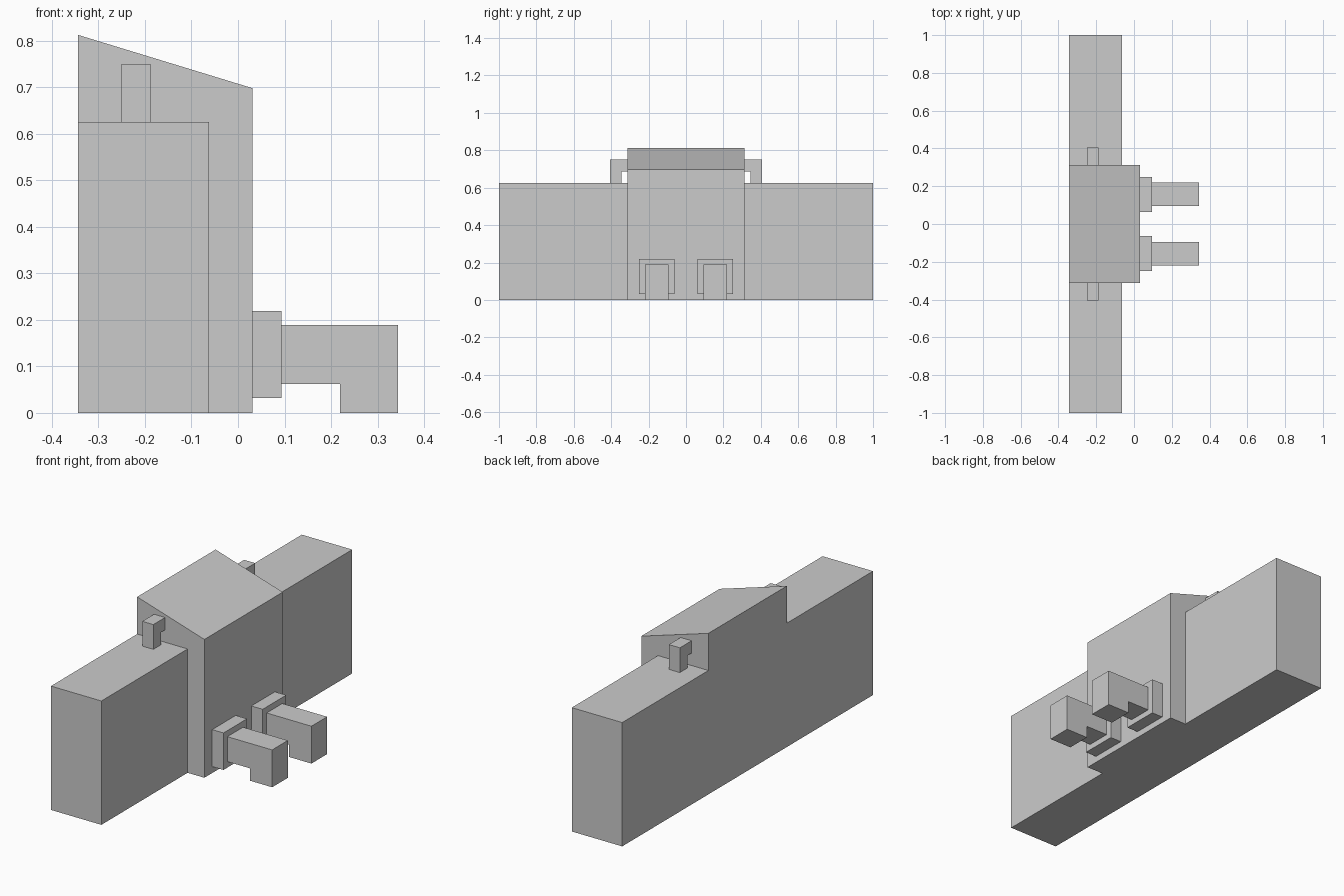
import bpy, bmesh

if "Cube" in bpy.data.objects:
    bpy.data.objects.remove(bpy.data.objects["Cube"])


def prism(name, profile, axis, start, end, mirror=False):
    """Extrude a closed profile along x (profile is y,z) or y (profile is x,z)."""
    def point(p, t):
        return (t, p[0], p[1]) if axis == 'X' else (p[0], t, p[1])
    bm = bmesh.new()
    a = [bm.verts.new(point(p, start)) for p in profile]
    b = [bm.verts.new(point(p, end)) for p in profile]
    bm.faces.new(a)
    bm.faces.new(b)
    n = len(profile)
    for i in range(n):
        j = (i + 1) % n
        bm.faces.new((a[i], a[j], b[j], b[i]))
    bmesh.ops.recalc_face_normals(bm, faces=bm.faces)
    mesh = bpy.data.meshes.new(name)
    bm.to_mesh(mesh)
    bm.free()
    obj = bpy.data.objects.new(name, mesh)
    bpy.context.collection.objects.link(obj)
    if mirror:
        mod = obj.modifiers.new("mirror", 'MIRROR')
        mod.use_axis = (False, True, False)
        mod.use_mirror_merge = False
    return obj


def rect(u0, u1, v0, v1):
    return [(u0, v0), (u1, v0), (u1, v1), (u0, v1)]


BACK, FRONT = -0.344, 0.031

# Central block with sloping roof, merged with the long wall
body = prism("body", [(BACK, 0), (FRONT, 0), (FRONT, 0.698), (BACK, 0.8125)],
             'Y', -0.3125, 0.3125)
wall = prism("wall_helper", rect(BACK, -0.0625, 0, 0.625), 'Y', -1, 1)
union = body.modifiers.new("join_wall", 'BOOLEAN')
union.operation = 'UNION'
union.solver = 'EXACT'
union.object = wall
bpy.context.view_layer.objects.active = body
bpy.ops.object.modifier_apply(modifier=union.name)
bpy.data.objects.remove(wall)

# Pair of mounting plates on the face
prism("mounting_plate", rect(FRONT, 0.094, 0.0325, 0.219), 'Y', 0.0625, 0.25, True)

# Pair of bent spouts reaching the ground
prism("spout", [(0.094, 0.0625), (0.219, 0.0625), (0.219, 0), (0.344, 0),
                (0.344, 0.1885), (0.094, 0.1885)], 'Y', 0.094, 0.219, True)

# Small elbow pipes from the block down to the wall top
prism("elbow_pipe", [(0.3125, 0.6875), (0.344, 0.6875), (0.344, 0.625),
                     (0.406, 0.625), (0.406, 0.75), (0.3125, 0.75)],
      'X', -0.25, -0.1885, True)
